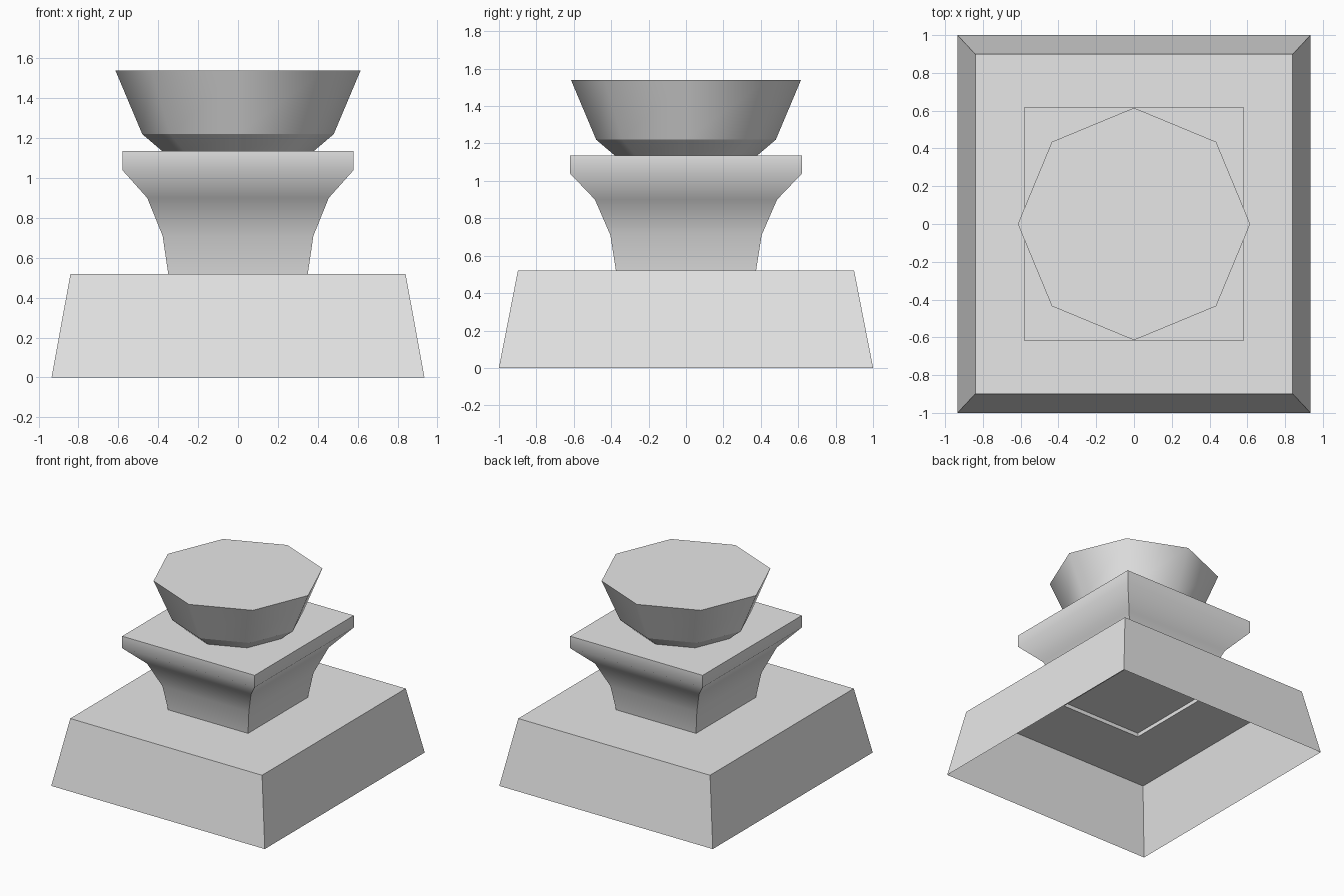
import bpy
import bmesh
from math import cos, sin, pi

cube = bpy.data.objects.get("Cube")
if cube:
    bpy.data.objects.remove(cube, do_unlink=True)

stone = bpy.data.materials.new("plain_grey")
stone.use_nodes = True
grey = (0.8, 0.8, 0.8, 1)
stone.diffuse_color = grey
stone.node_tree.nodes["Principled BSDF"].inputs["Base Color"].default_value = grey


def loft(name, sides, profile, stretch=1.0, smooth=False, crease_rings=(), sharp_corners=False):
    """Stack rings of (half width, height) into a shell that is capped on top."""
    bm = bmesh.new()
    turn, grow = (pi / 4, 2 ** 0.5) if sides == 4 else (0, 1)
    rings = []
    for width, z in profile:
        angles = [turn + 2 * pi * i / sides for i in range(sides)]
        rings.append([bm.verts.new((width * grow * cos(a), width * grow * stretch * sin(a), z))
                      for a in angles])
    for low, high in zip(rings, rings[1:]):
        for i in range(sides):
            j = (i + 1) % sides
            face = bm.faces.new((low[i], low[j], high[j], high[i]))
            face.smooth = smooth
            if sharp_corners:
                bm.edges.get((low[i], high[i])).smooth = False
    bm.faces.new(rings[-1])
    for r in (*crease_rings, len(rings) - 1):
        for i in range(sides):
            bm.edges.get((rings[r][i], rings[r][(i + 1) % sides])).smooth = False
    mesh = bpy.data.meshes.new(name)
    bm.to_mesh(mesh)
    bm.free()
    mesh.materials.append(stone)
    obj = bpy.data.objects.new(name, mesh)
    bpy.context.collection.objects.link(obj)
    return obj


# Plinth: tapered block, open below, with a shallow recess under the neck
loft("plinth", 4, [(0.935, 0), (0.84, 0.52), (0.35, 0.52), (0.35, 0.55)], stretch=1.07)

# Neck: flares in a smooth curve to a square slab
loft("neck", 4, [(0.35, 0.52), (0.378, 0.71), (0.455, 0.90), (0.58, 1.04), (0.58, 1.135)],
     stretch=1.07, smooth=True, sharp_corners=True)

# Crown: eight-sided bowl with a solid flat top
loft("crown", 8, [(0.38, 1.135), (0.48, 1.22), (0.615, 1.54)], smooth=True, crease_rings=(1,))
